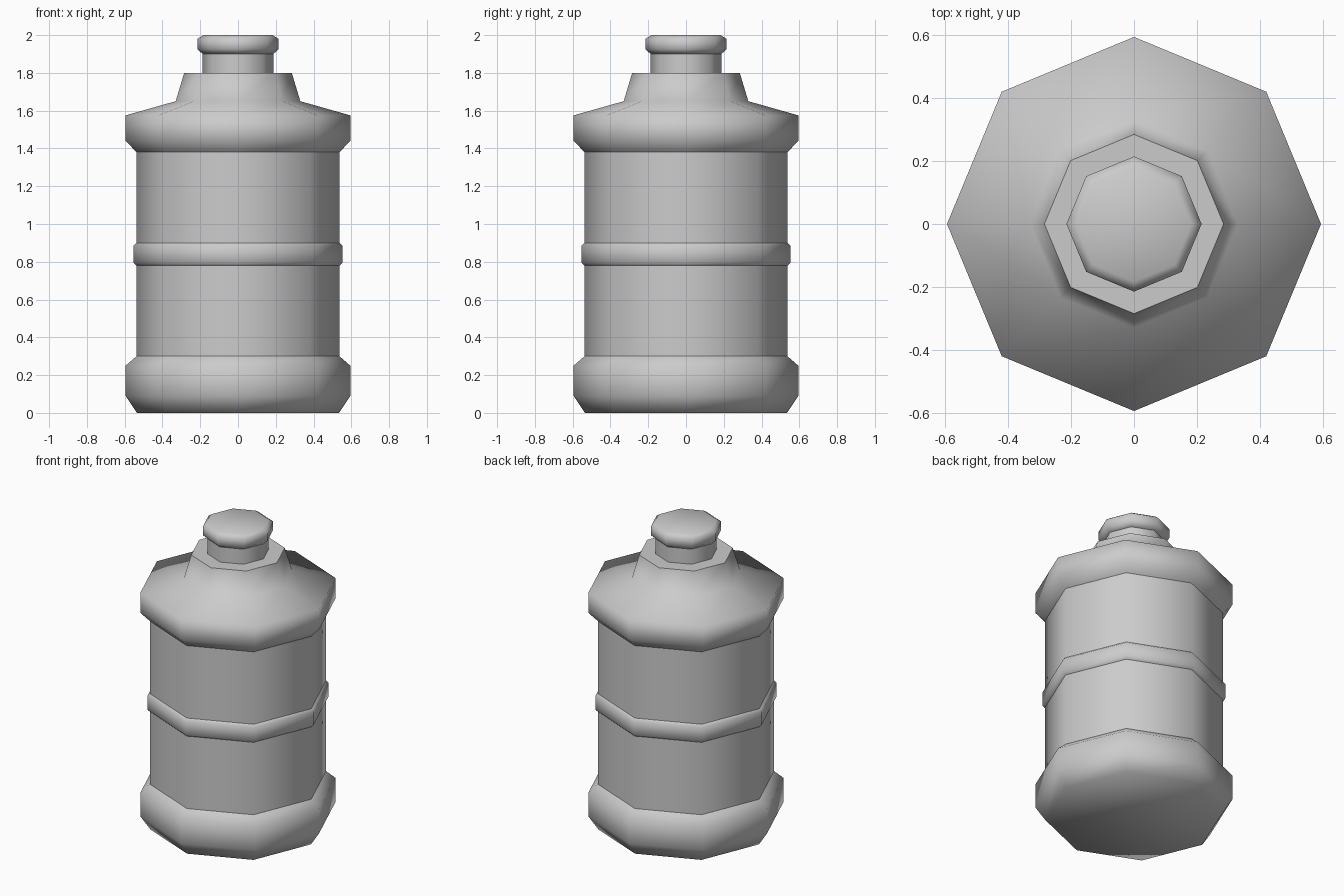
import bpy, bmesh
from math import tau

if "Cube" in bpy.data.objects:
    bpy.data.objects.remove(bpy.data.objects["Cube"])

SIDES = 8


def lathe(name, profile, cap_bottom=False, cap_top=False, flat_top=False):
    """Turn a (radius, height) profile into an eight-sided part with a corner on +x."""
    bm = bmesh.new()
    verts = [bm.verts.new((r, 0, z)) for r, z in profile]
    edges = [bm.edges.new(pair) for pair in zip(verts, verts[1:])]
    bmesh.ops.spin(bm, geom=verts + edges, cent=(0, 0, 0), axis=(0, 0, 1),
                   angle=tau, steps=SIDES)
    bmesh.ops.remove_doubles(bm, verts=bm.verts, dist=0.0005)
    for wanted, z in ((cap_bottom, profile[0][1]), (cap_top, profile[-1][1])):
        if wanted:
            rim = [e for e in bm.edges if e.is_boundary
                   and all(abs(v.co.z - z) < 1e-4 for v in e.verts)]
            bmesh.ops.contextual_create(bm, geom=rim)
    bmesh.ops.recalc_face_normals(bm, faces=bm.faces)
    # An open tube has no inside, so aim its faces away from the axis
    side = max(bm.faces, key=lambda f: f.calc_center_median().xy.length)
    if side.normal.xy.dot(side.calc_center_median().xy) < 0:
        bmesh.ops.reverse_faces(bm, faces=list(bm.faces))
    for f in bm.faces:
        f.smooth = True
    if flat_top:
        top = profile[-1][1]
        for e in bm.edges:
            if all(abs(v.co.z - top) < 1e-4 for v in e.verts):
                e.smooth = False
    mesh = bpy.data.meshes.new(name)
    bm.to_mesh(mesh)
    bm.free()
    obj = bpy.data.objects.new(name, mesh)
    bpy.context.collection.objects.link(obj)
    return obj


# Bulging foot
lathe("base", [(0.535, 0), (0.595, 0.09), (0.595, 0.25), (0.537, 0.30)], cap_bottom=True)

# Straight walls and the raised band between them
lathe("lower_body", [(0.537, 0.30), (0.537, 0.78)])
lathe("middle_band", [(0.537, 0.78), (0.553, 0.795), (0.553, 0.885), (0.537, 0.90)])
lathe("upper_body", [(0.537, 0.90), (0.537, 1.38)])

# Shoulder rising into the collar, with a crisp flat top
lathe("shoulder", [(0.537, 1.38), (0.595, 1.44), (0.595, 1.575), (0.33, 1.65), (0.285, 1.80)],
      cap_top=True, flat_top=True)

# Neck and cap
lathe("neck", [(0.187, 1.80), (0.187, 1.90)])
lathe("cap", [(0.187, 1.90), (0.215, 1.925), (0.215, 1.98), (0.183, 2.0)],
      cap_bottom=True, cap_top=True)
